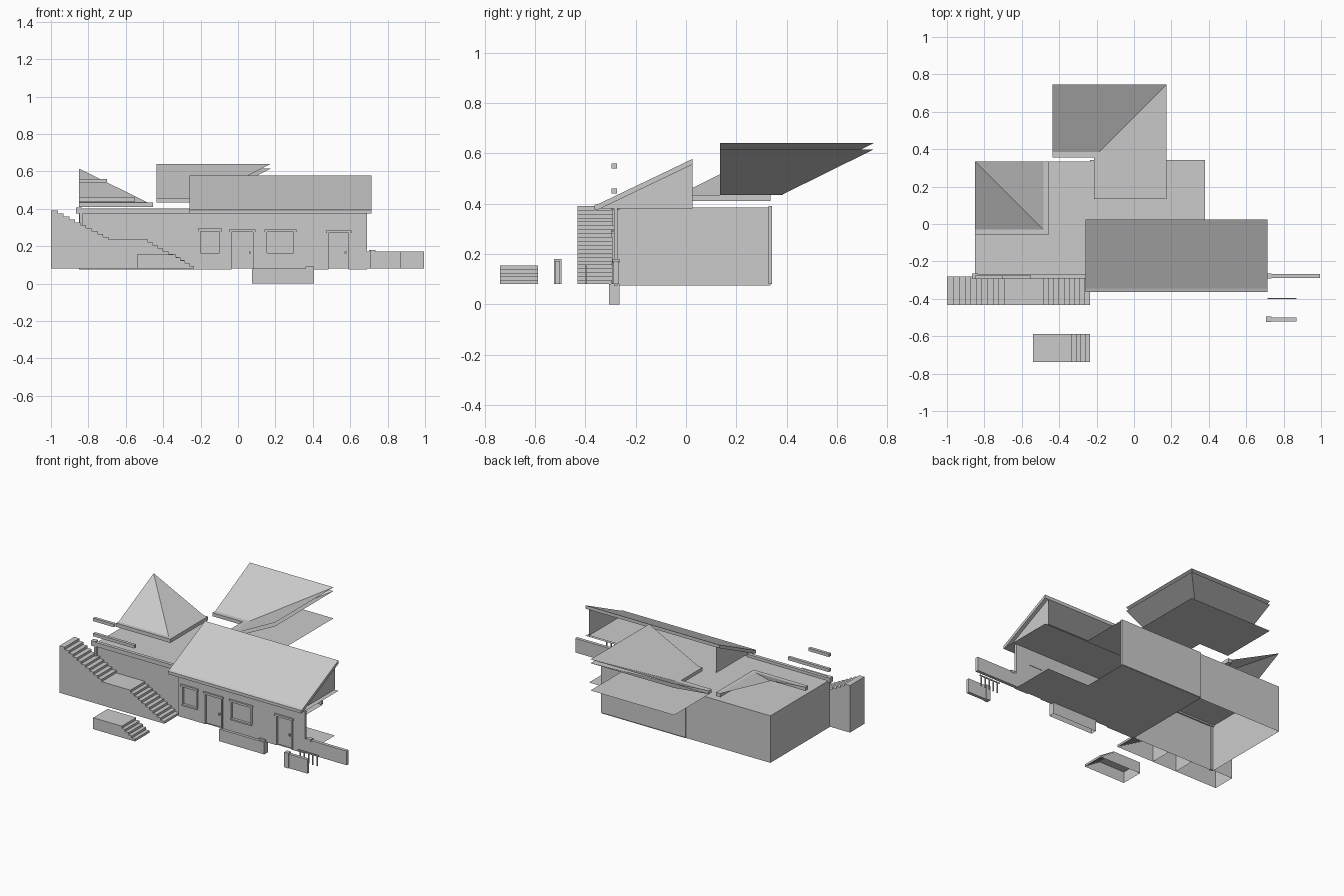
import bpy

if "Cube" in bpy.data.objects:
    bpy.data.objects.remove(bpy.data.objects["Cube"])


def mesh(name, verts, faces):
    me = bpy.data.meshes.new(name)
    me.from_pydata(verts, [], faces)
    me.update()
    ob = bpy.data.objects.new(name, me)
    bpy.context.collection.objects.link(ob)
    return ob


def box(name, x0, x1, y0, y1, z0, z1, skip=()):
    v = [(x, y, z) for z in (z0, z1) for y in (y0, y1) for x in (x0, x1)]
    f = {"bottom": (0, 2, 3, 1), "top": (4, 5, 7, 6), "front": (0, 1, 5, 4),
         "back": (2, 6, 7, 3), "left": (0, 4, 6, 2), "right": (1, 3, 7, 5)}
    return mesh(name, v, [q for k, q in f.items() if k not in skip])


def sheet(name, polys):
    verts, faces = [], []
    for p in polys:
        faces.append(tuple(range(len(verts), len(verts) + len(p))))
        verts += p
    return mesh(name, verts, faces)


# Left block: hollow, open underneath
box("left_block", -.85, -.235, -.28, .335, .075, .385, skip=("bottom", "right"))
box("parapet", -.835, -.255, -.292, -.27, .375, .403)
box("corner_post", -.848, -.83, -.292, -.275, .08, .395)
box("corner_cap", -.866, -.835, -.295, -.265, .375, .408)

# Right block: L-shaped floor and ceiling, back wall, open end
L = [(-.235, -.28), (.69, -.28), (.69, .025), (.38, .025), (.38, .34), (-.235, .34)]
sheet("floor", [[(x, y, .075) for x, y in L]])
sheet("ceiling", [[(x, y, .385) for x, y in L]])
box("back_wall", -.235, .38, .328, .342, .08, .39)

# Front wall assembled around its openings: x0, x1, z0, z1, is door
openings = [(-.20, -.10, .165, .28, False), (-.035, .08, .08, .275, True),
            (.155, .298, .165, .275, False), (.485, .592, .08, .27, True)]
Y0, Y1 = -.287, -.272
x = -.235
for i, (a, b, z0, z1, door) in enumerate(openings):
    box(f"wall_pier_{i}", x, a, Y0, Y1, .075, .38)
    box(f"wall_over_{i}", a, b, Y0, Y1, z1, .38)
    if not door:
        box(f"wall_under_{i}", a, b, Y0, Y1, .075, z0)
        box(f"sill_{i}", a - .006, b + .006, Y0 - .008, Y0, z0 - .01, z0)
    box(f"panel_{i}", a, b, Y1 - .006, Y1 - .003, z0, z1)
    box(f"frame_left_{i}", a - .01, a, Y0 - .006, Y0, z0, z1)
    box(f"frame_right_{i}", b, b + .01, Y0 - .006, Y0, z0, z1)
    box(f"frame_top_{i}", a - .014, b + .014, Y0 - .01, Y0, z1, z1 + .014)
    if door:
        box(f"handle_{i}", b - .022, b - .012, Y0 - .003, Y1 - .006, .16, .172)
    x = b
box("wall_pier_end", x, .69, Y0, Y1, .075, .38)

# Stoop below the floor
box("stoop", .075, .405, -.305, -.265, 0, .08, skip=("bottom",))
box("door_step", .36, .405, -.297, -.28, .08, .092)

# Front gable slope with ceiling and gable triangles
X0, X1 = -.258, .715
prof = [(.025, .555), (-.345, .378), (-.363, .375), (-.363, .395), (-.345, .4), (.025, .577)]
n = len(prof)
mesh("front_roof", [(xx, y, z) for xx in (X0, X1) for y, z in prof],
     [(i, (i + 1) % n, n + (i + 1) % n, n + i) for i in range(n)]
     + [(0, 1, 4, 5), (1, 2, 3, 4), (6, 11, 10, 7), (7, 10, 9, 8)])
sheet("front_soffit", [[(X0, -.36, .376), (X1, -.36, .376), (X1, .025, .376), (X0, .025, .376)]])
for nm, xx in (("left", -.235), ("right", .69)):
    sheet("gable_" + nm, [[(xx, -.345, .38), (xx, .025, .38), (xx, .025, .555)]])

# Left corner roof: quarter pyramid on an L-shaped eave
ax, ay = -.85, .335
A, B, C, D = (ax, ay, .615), (ax, -.03, .435), (-.485, -.03, .435), (-.485, ay, .435)
sheet("corner_roof", [[A, B, C], [A, C, D]])
box("corner_eave_front", ax, -.455, -.055, -.03, .41, .435)
box("corner_eave_side", -.485, -.455, -.03, ay, .41, .435)

# Rear roof: two slopes meeting in a valley, in two layers
def valley(name, eave, z_eave, z_ridge):
    ex, ey = -.185 - eave, .385 - eave
    p, q = (ex, ey, z_eave), (.175, .745, z_ridge)
    sheet(name, [[(-.435, ey, z_eave), p, q, (-.435, .745, z_ridge)],
                 [p, (ex, .135, z_eave), (.175, .135, z_ridge), q]])


valley("rear_roof_top", 0, .458, .64)
valley("rear_roof_under", 0, .437, .615)
sheet("rear_ceiling", [[(-.435, .385, .435), (-.185, .385, .435), (-.185, .135, .435),
                        (.175, .135, .435), (.175, .745, .435), (-.435, .745, .435)]])
box("rear_eave_a", -.435, -.215, .355, .385, .435, .458)
box("rear_eave_b", -.215, -.185, .135, .385, .435, .458)

# Loose rails above the left block
box("rail_upper", -.85, -.70, -.295, -.275, .54, .56)
box("rail_lower", -.85, -.55, -.295, -.275, .44, .46)

# Low porch walls, post and spindles
box("porch_wall_rear", .69, .995, -.288, -.267, .08, .173)
box("porch_wall_cap", .70, .735, -.292, -.265, .165, .18)
box("porch_wall_front", .715, .87, -.52, -.50, .08, .173)
box("porch_post", .705, .735, -.525, -.495, .08, .18)
box("spindle_rail", .715, .87, -.402, -.396, .148, .155)
for i in range(5):
    sx = .73 + i * .031
    box(f"spindle_{i}", sx, sx + .006, -.402, -.396, .08, .15)


# Stairs: stepped profile, hollow underneath
def stairs(name, runs, y0, y1, x_end):
    pts = [(-.235, .08)]
    for start, count, run, rise in runs:
        pts.append((start, pts[-1][1]))
        for _ in range(count):
            px, pz = pts[-1]
            pts += [(px, pz + rise), (px - run, pz + rise)]
    pts.append((x_end, pts[-1][1]))
    pts.append((x_end, .08))
    m = len(pts)
    mesh(name, [(px, y, pz) for y in (y0, y1) for px, pz in pts],
         [(i, i + 1, m + i + 1, m + i) for i in range(m - 1)]
         + [tuple(range(m)), tuple(range(2 * m - 1, m - 1, -1))])


stairs("main_stairs", [(-.235, 10, .0275, .0155), (-.692, 10, .03, .0155)], -.432, -.28, -1.0)
for i, xx in enumerate((-.51, -.69)):
    sheet(f"stair_rib_{i}", [[(xx, -.432, .08), (xx, -.28, .08), (xx, -.28, .23), (xx, -.432, .23)]])
stairs("small_stairs", [(-.235, 5, .024, .015)], -.738, -.588, -.54)
